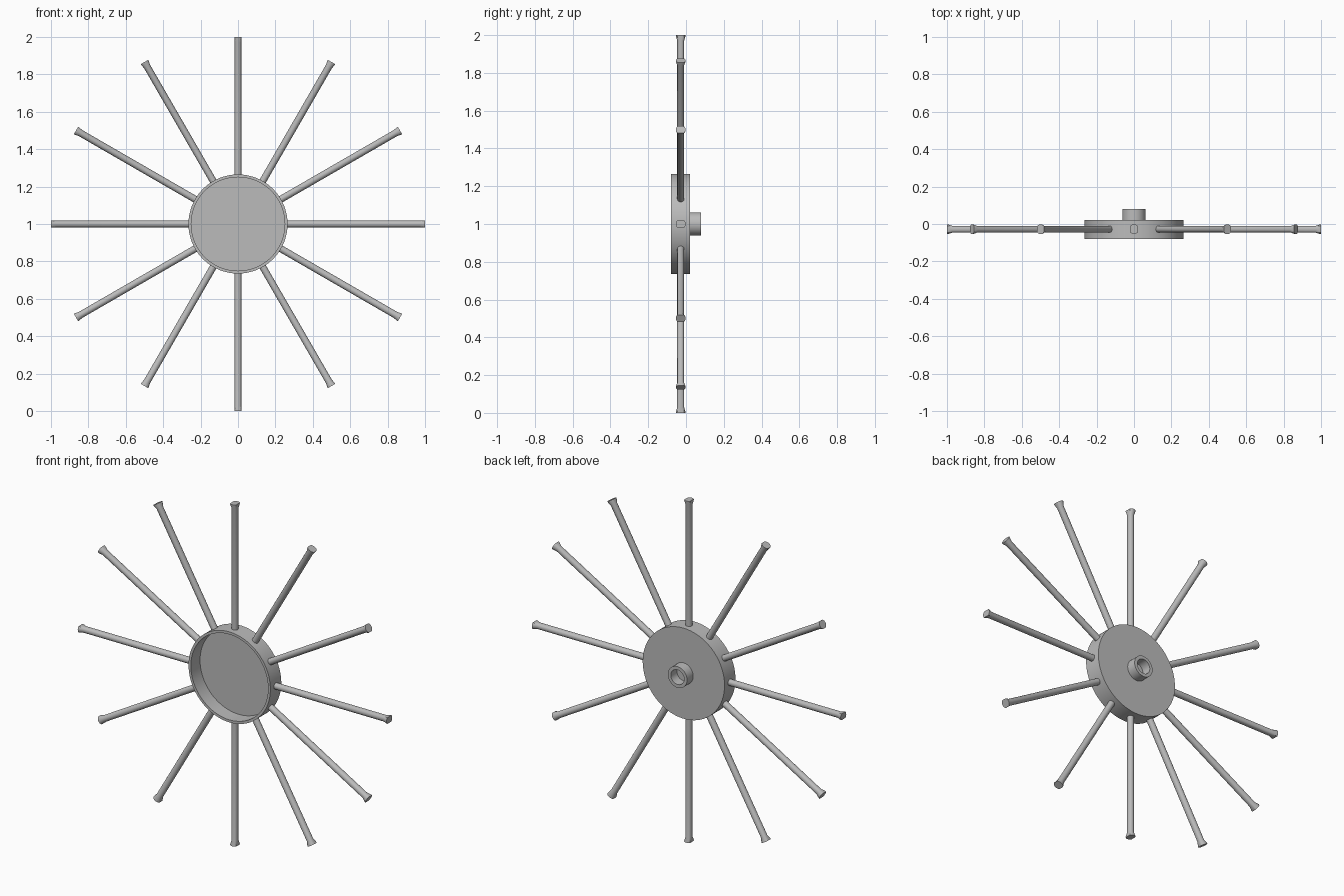
import bpy
import bmesh
from math import cos, sin, pi, radians
from mathutils import Matrix, Vector

cube = bpy.data.objects.get("Cube")
if cube:
    bpy.data.objects.remove(cube)

CENTER = Vector((0, 0, 1))
SPOKE_Y = -0.028

metal = bpy.data.materials.new("grey metal")
metal.use_nodes = True
grey = (0.5, 0.5, 0.5, 1)
metal.diffuse_color = grey
metal.node_tree.nodes["Principled BSDF"].inputs["Base Color"].default_value = grey


def finish(name, bm):
    bmesh.ops.recalc_face_normals(bm, faces=bm.faces)
    mesh = bpy.data.meshes.new(name)
    bm.to_mesh(mesh)
    bm.free()
    mesh.materials.append(metal)
    obj = bpy.data.objects.new(name, mesh)
    bpy.context.collection.objects.link(obj)
    bpy.ops.object.select_all(action="DESELECT")
    obj.select_set(True)
    bpy.context.view_layer.objects.active = obj
    bpy.ops.object.shade_smooth_by_angle(angle=radians(30))
    return obj


def loft(bm, rings):
    """Skin a list of equal rings of points and cap both ends."""
    loops = [[bm.verts.new(p) for p in ring] for ring in rings]
    for a, b in zip(loops, loops[1:]):
        for i in range(len(a)):
            j = (i + 1) % len(a)
            bm.faces.new((a[i], a[j], b[j], b[i]))
    bm.faces.new(loops[0])
    bm.faces.new(loops[-1])


def ring_y(radius, y, n=96):
    return [CENTER + Vector((radius * cos(2 * pi * i / n), y, radius * sin(2 * pi * i / n)))
            for i in range(n)]


# Hub: shallow cup open at the front, with a hollow boss on its back
bm = bmesh.new()
profile = [(0.25, 0.006), (0.25, -0.079), (0.265, -0.079), (0.265, 0.022),
           (0.062, 0.022), (0.062, 0.079), (0.043, 0.079), (0.043, 0.022)]
loft(bm, [ring_y(r, y) for r, y in profile])
finish("hub", bm)


def section(z, radius, flat, n=24):
    """Circle with two sides trimmed flat at the given half width."""
    points = []
    for i in range(n):
        a = 2 * pi * i / n
        x = max(-flat, min(flat, radius * cos(a)))
        points.append(Vector((x, radius * sin(a), z)))
    return points


# Spokes: round rods with a flared tip, evenly spaced around the hub
ROD = 0.0185
for k in range(12):
    flat = ROD if k % 3 == 0 else 0.0225
    bm = bmesh.new()
    loft(bm, [section(0.258, ROD, ROD), section(0.972, ROD, ROD),
              section(0.995, 0.026, flat), section(1.0, 0.026, flat)])
    place = Matrix.Translation(CENTER + Vector((0, SPOKE_Y, 0))) @ Matrix.Rotation(k * pi / 6, 4, "Y")
    bm.transform(place)
    finish(f"spoke_{k + 1}", bm)
